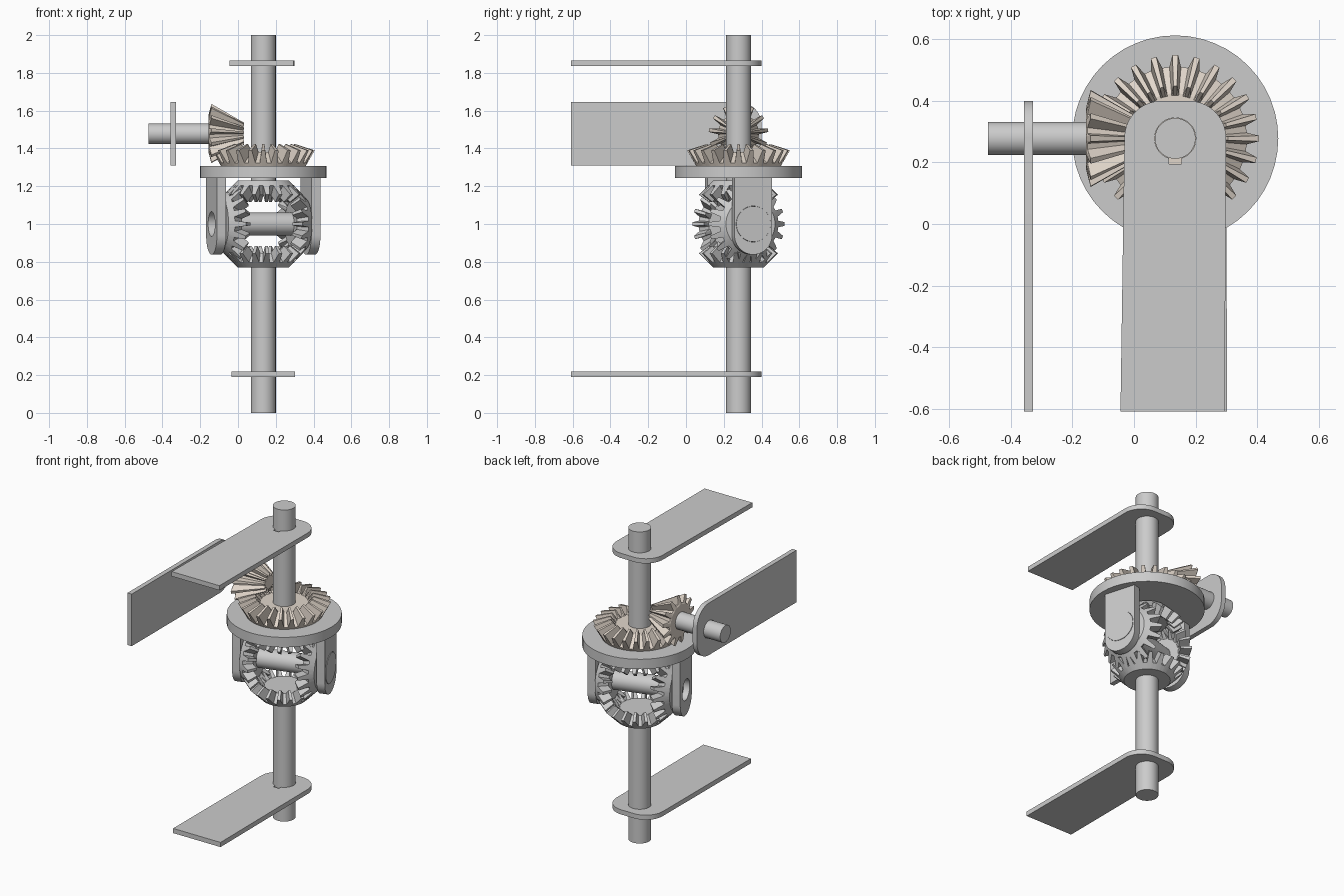
import bpy, bmesh
from math import sin, cos, pi, radians
from mathutils import Matrix

if "Cube" in bpy.data.objects:
    bpy.data.objects.remove(bpy.data.objects["Cube"])

CX, CY = 0.134, 0.278                       # main shaft axis
T = Matrix.Translation
RX = lambda d: Matrix.Rotation(radians(d), 4, 'X')
RY = lambda d: Matrix.Rotation(radians(d), 4, 'Y')
RZ = lambda d: Matrix.Rotation(radians(d), 4, 'Z')
YZ = Matrix(((0, 0, 1), (1, 0, 0), (0, 1, 0))).to_4x4()   # flat outline -> y,z plane
CARRIER = T((CX, CY, 1.0)) @ RZ(16)         # turned differential carrier
DRIVE = T((CX, CY, 1.478))                  # apex of crown and pinion

tan = bpy.data.materials.new("tan_gear")
tan.diffuse_color = (0.76, 0.68, 0.6, 1)
tan.use_nodes = True
tan.node_tree.nodes["Principled BSDF"].inputs["Base Color"].default_value = tan.diffuse_color


def finish(name, bm, matrix, mat=None):
    bmesh.ops.recalc_face_normals(bm, faces=bm.faces)
    me = bpy.data.meshes.new(name)
    bm.to_mesh(me)
    bm.free()
    ob = bpy.data.objects.new(name, me)
    bpy.context.collection.objects.link(ob)
    ob.matrix_world = matrix
    if mat:
        me.materials.append(mat)
    return ob


def smooth(ob):
    bpy.ops.object.select_all(action='DESELECT')
    ob.select_set(True)
    bpy.context.view_layer.objects.active = ob
    bpy.ops.object.shade_smooth_by_angle(angle=radians(30))


def rod(name, r, a, b, matrix):
    """Cylinder along local z from a to b."""
    bm = bmesh.new()
    bmesh.ops.create_cone(bm, cap_ends=True, segments=48, radius1=r, radius2=r,
                          depth=b - a, matrix=T((0, 0, (a + b) / 2)))
    smooth(finish(name, bm, matrix))


def arc(x, y, r, a0, a1, n=16):
    return [(x + r * cos(radians(a0 + (a1 - a0) * i / n)),
             y + r * sin(radians(a0 + (a1 - a0) * i / n))) for i in range(n + 1)]


def plate(name, loops, thick, matrix):
    """Flat plate from an outline and hole loops."""
    cu = bpy.data.curves.new(name, 'CURVE')
    cu.dimensions, cu.fill_mode, cu.extrude = '2D', 'BOTH', thick / 2
    for loop in loops:
        sp = cu.splines.new('POLY')
        sp.points.add(len(loop) - 1)
        for p, (x, y) in zip(sp.points, loop):
            p.co = (x, y, 0, 1)
        sp.use_cyclic_u = True
    tmp = bpy.data.objects.new(name + "_outline", cu)
    bpy.context.collection.objects.link(tmp)
    bpy.context.view_layer.update()
    me = bpy.data.meshes.new_from_object(tmp.evaluated_get(bpy.context.evaluated_depsgraph_get()))
    bpy.data.objects.remove(tmp)
    bm = bmesh.new()
    bm.from_mesh(me)
    bpy.data.meshes.remove(me)
    bmesh.ops.remove_doubles(bm, verts=bm.verts, dist=1e-5)
    smooth(finish(name, bm, matrix))


def gear(name, n, tip, root, back, s, matrix, phase=0.0, mat=None):
    """Bevel gear, apex at origin, body towards -z; points are (radius, distance from apex)."""
    bm = bmesh.new()
    shape = [(-0.31, root), (-0.13, tip), (0.13, tip), (0.31, root)]

    def ring(pick):
        out = []
        for i in range(n):
            for f, p in shape:
                r, a = pick(p)
                t = 2 * pi * (i + f + phase) / n
                out.append(bm.verts.new((r * cos(t), r * sin(t), -a)))
        return out

    rings = [ring(lambda p: back),
             ring(lambda p: p),
             ring(lambda p: (p[0] * s, p[1] * s)),
             ring(lambda p: (root[0] * s * 0.95, root[1] * s))]
    for lo, hi in zip(rings, rings[1:]):
        for i in range(4 * n):
            j = (i + 1) % (4 * n)
            bm.faces.new((lo[i], lo[j], hi[j], hi[i]))
    bm.faces.new(rings[0])
    bm.faces.new(rings[-1])
    finish(name, bm, matrix, mat)


# Shafts
axis = T((CX, CY, 0))
rod("upper_shaft", 0.066, 1.15, 2.0, axis)
rod("lower_shaft", 0.066, 0.0, 0.84, axis)
rod("drive_shaft", 0.054, -0.609, -0.25, DRIVE @ RY(90))

# Horizontal support plates with keyed holes
def support(x0, x1):
    R = 0.12
    return [(x0 - CX, -0.61 - CY), (x1 - CX, -0.61 - CY)] \
        + arc(0.165 - R, 0.4 - CY - R, R, 0, 90) + arc(R - 0.165, 0.4 - CY - R, R, 90, 180)

keyed_hole = arc(0, 0, 0.067, -72, 252, 40) + [(-0.02, -0.083), (0.02, -0.083)]
plate("top_support", [support(-0.044, 0.295), keyed_hole], 0.03, T((CX, CY, 1.851)))
plate("bottom_support", [support(-0.034, 0.303), keyed_hole], 0.03, T((CX, CY, 0.205)))

# Upright support plate for the drive shaft
H, R = 0.167, 0.12
side = [(-0.61 - CY, H), (-0.61 - CY, -H)] + arc(0.4 - CY - R, R - H, R, -90, 0) \
    + arc(0.4 - CY - R, H - R, R, 0, 90)
plate("side_support", [side, arc(0, 0, 0.055, 0, 350, 35)], 0.03, T((-0.343, CY, 1.478)) @ YZ)

# Carrier: disc, two hanging brackets, cross pin
rod("carrier_disc", 0.335, 1.244, 1.308, axis)
bracket = [(0.104, 0.25), (-0.104, 0.25)] + arc(0, -0.058, 0.104, 180, 360, 24)
for label, x, hole in (("left", -0.26, 0.066), ("right", 0.26, 0.095)):
    plate(label + "_bracket", [bracket, arc(0, 0, hole, 0, 350, 35)], 0.05,
          CARRIER @ T((x, 0, 0)) @ YZ)
rod("cross_pin", 0.06, -0.25, 0.26, CARRIER @ RY(90))
rod("cross_pin_head", 0.094, 0.235, 0.288, CARRIER @ RY(90))

# Differential gears: two on the shafts, two on the pin
for label, rot, phase in (("lower_side", RX(0), 0), ("upper_side", RX(180), 0),
                          ("left_spider", RY(90), 0.5), ("right_spider", RY(-90), 0.5)):
    gear(label + "_gear", 18, (0.21, 0.155), (0.162, 0.203), (0.135, 0.23), 0.75,
         CARRIER @ rot, phase)

# Crown gear on the disc and its driving pinion
gear("crown_gear", 24, (0.272, 0.088), (0.233, 0.155), (0.225, 0.17), 0.63, DRIVE, 0, tan)
gear("pinion_gear", 13, (0.158, 0.275), (0.108, 0.285), (0.1, 0.29), 0.37,
     DRIVE @ RY(90), 0.5, tan)
